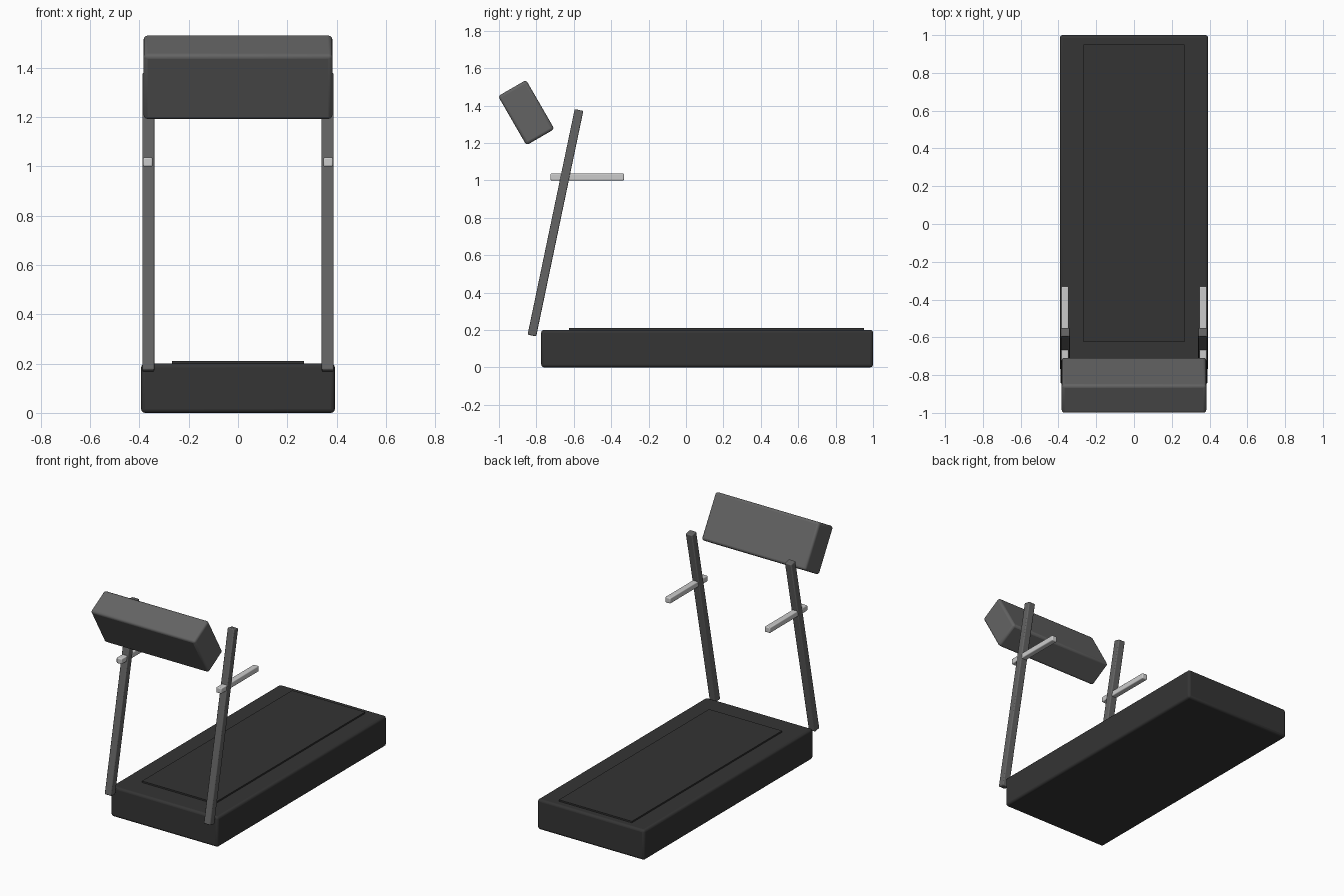
import bpy
from math import radians

cube = bpy.data.objects.get("Cube")
if cube:
    bpy.data.objects.remove(cube, do_unlink=True)


def material(name, value):
    mat = bpy.data.materials.new(name)
    mat.use_nodes = True
    colour = (value, value, value, 1)
    mat.diffuse_color = colour
    mat.node_tree.nodes["Principled BSDF"].inputs["Base Color"].default_value = colour
    return mat


charcoal = material("charcoal", 0.035)
belt_black = material("belt black", 0.033)
steel_grey = material("steel grey", 0.125)
light_grey = material("light grey", 0.6)


def rounded_box(name, centre, size, mat, bevel, tilt=0):
    """Box with softened edges, tilted about the x axis."""
    bpy.ops.mesh.primitive_cube_add(size=1, location=centre)
    obj = bpy.context.object
    obj.name = name
    obj.scale = size
    bpy.ops.object.transform_apply(location=False, rotation=False, scale=True)
    obj.rotation_euler.x = radians(tilt)
    obj.data.materials.append(mat)
    if bevel:
        mod = obj.modifiers.new("soft edges", "BEVEL")
        mod.width = bevel
        mod.segments = 3
        bpy.ops.object.shade_smooth_by_angle(angle=radians(35))
    return obj


# Deck and running belt
rounded_box("deck", (0, 0.113, 0.1), (0.786, 1.774, 0.2), charcoal, 0.015)
rounded_box("running_belt", (0, 0.163, 0.2), (0.536, 1.575, 0.02), belt_black, 0)

# Leaning uprights and hand grips on both sides
for side, x in (("left", 1), ("right", -1)):
    rounded_box(side + "_upright", (x * 0.364, -0.698, 0.773),
                (0.049, 0.047, 1.232), steel_grey, 0.006, -11.8)
    rounded_box(side + "_hand_grip", (x * 0.366, -0.528, 1.018),
                (0.039, 0.395, 0.037), light_grey, 0.006)

# Tilted console
rounded_box("console", (0, -0.854, 1.362), (0.766, 0.173, 0.303),
            steel_grey, 0.015, 30)
